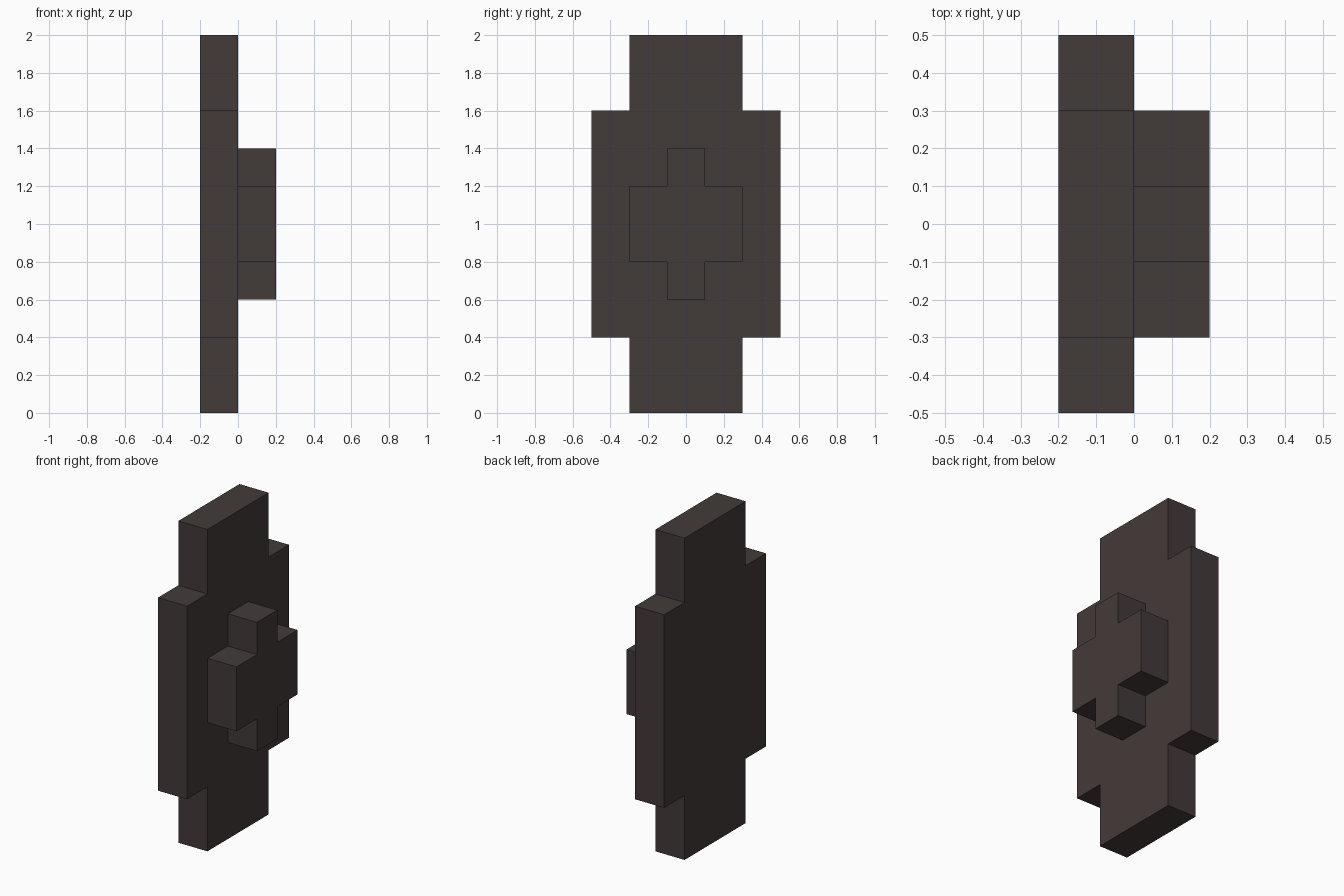
import bpy
import bmesh

cube = bpy.data.objects.get("Cube")
if cube:
    bpy.data.objects.remove(cube, do_unlink=True)

# Single dark material
dark = bpy.data.materials.new("dark_brown_grey")
dark.use_nodes = True
colour = (0.055, 0.043, 0.041, 1)
dark.diffuse_color = colour
dark.node_tree.nodes["Principled BSDF"].inputs["Base Color"].default_value = colour


def stepped_slab(name, x_back, x_front, wide, narrow, tall, short, mid_z=1.0):
    """Extrude a cross-shaped outline along x; sizes are half extents."""
    corner = [(wide, short), (narrow, short), (narrow, tall)]
    outline = []
    for sy, sz in ((1, 1), (-1, 1), (-1, -1), (1, -1)):
        points = [(sy * y, sz * z) for y, z in corner]
        outline += points if sy * sz > 0 else points[::-1]

    bm = bmesh.new()
    face = bm.faces.new([bm.verts.new((x_back, y, mid_z + z)) for y, z in outline])
    result = bmesh.ops.extrude_face_region(bm, geom=[face], use_keep_orig=True)
    moved = [v for v in result["geom"] if isinstance(v, bmesh.types.BMVert)]
    bmesh.ops.translate(bm, verts=moved, vec=(x_front - x_back, 0, 0))
    bmesh.ops.recalc_face_normals(bm, faces=bm.faces)

    mesh = bpy.data.meshes.new(name)
    bm.to_mesh(mesh)
    bm.free()
    mesh.materials.append(dark)
    obj = bpy.data.objects.new(name, mesh)
    bpy.context.collection.objects.link(obj)
    return obj


# Tall stepped plate and the raised boss on its left side
stepped_slab("shield_plate", -0.2, 0.0, wide=0.5, narrow=0.3, tall=1.0, short=0.6)
stepped_slab("centre_boss", 0.0, 0.2, wide=0.3, narrow=0.1, tall=0.4, short=0.2)
